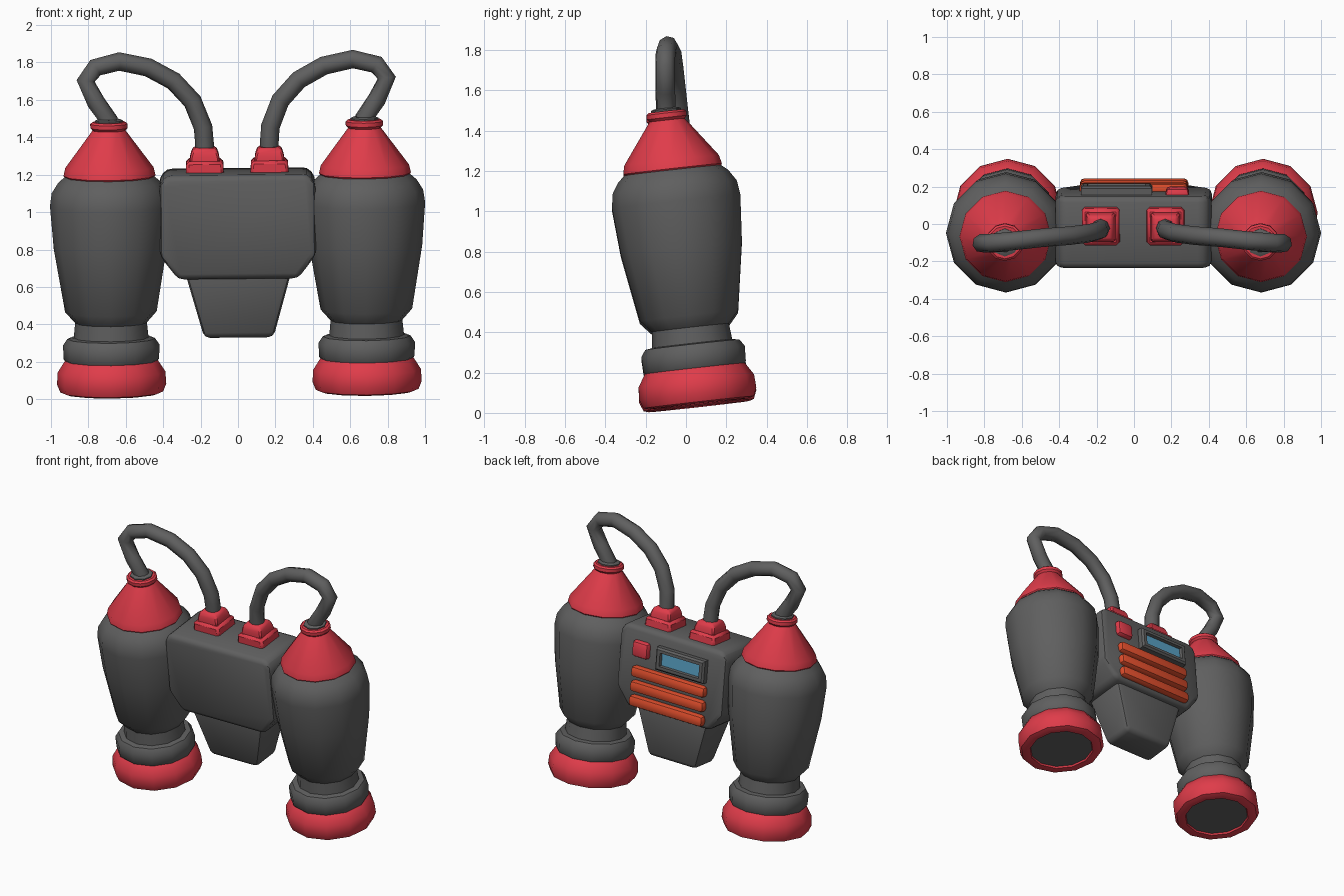
import bpy, bmesh, math
from mathutils import Matrix, Vector

if "Cube" in bpy.data.objects:
    bpy.data.objects.remove(bpy.data.objects["Cube"])

# the whole pack leans forward and very slightly to one side
M = (Matrix.Translation((0.008, 0.064, 0.038)) @ Matrix.Rotation(math.radians(-0.6), 4, 'Y')
     @ Matrix.Rotation(math.radians(6.4), 4, 'X'))


def material(name, rgb):
    m = bpy.data.materials.new(name)
    m.diffuse_color = (*rgb, 1)
    m.use_nodes = True
    m.node_tree.nodes["Principled BSDF"].inputs["Base Color"].default_value = m.diffuse_color
    return m


GRAY = material("dark gray", (0.115, 0.115, 0.115))
RED = material("red", (0.74, 0.045, 0.068))
ORANGE = material("orange", (0.74, 0.075, 0.025))
BLUE = material("screen blue", (0.10, 0.36, 0.56))


def finish(ob, angle=40):
    ob.matrix_world = M
    bpy.ops.object.select_all(action='DESELECT')
    ob.select_set(True)
    bpy.context.view_layer.objects.active = ob
    if ob.type == 'CURVE':
        bpy.ops.object.convert(target='MESH')
    bpy.ops.object.shade_smooth_by_angle(angle=math.radians(angle))


def loft(name, rings, mats, bevel=0, seg=2):
    """Join rings of points; a second material colours the last cap."""
    bm = bmesh.new()
    vs = [[bm.verts.new(p) for p in ring] for ring in rings]
    n = len(vs[0])
    for a, b in zip(vs, vs[1:]):
        for i in range(n):
            j = (i + 1) % n
            bm.faces.new((a[i], a[j], b[j], b[i]))
    bm.faces.new(vs[0])
    bm.faces.new(vs[-1]).material_index = len(mats) - 1
    bmesh.ops.recalc_face_normals(bm, faces=bm.faces)
    if bevel:
        bmesh.ops.bevel(bm, geom=bm.edges[:], offset=bevel, segments=seg, profile=0.5,
                        affect='EDGES', clamp_overlap=True)
    me = bpy.data.meshes.new(name)
    bm.to_mesh(me)
    bm.free()
    for m in mats:
        me.materials.append(m)
    ob = bpy.data.objects.new(name, me)
    bpy.context.collection.objects.link(ob)
    finish(ob)


def lathe(name, x, profile, mats, n=12):
    loft(name, [[(x + r * math.cos(2 * math.pi * k / n), r * math.sin(2 * math.pi * k / n), z)
                 for k in range(n)] for r, z in profile], mats)


def rect_z(x, y, z, hx, hy):
    return [(x - hx, y - hy, z), (x + hx, y - hy, z), (x + hx, y + hy, z), (x - hx, y + hy, z)]


def rect_y(x, y, z, hx, hz):
    return [(x - hx, y, z - hz), (x + hx, y, z - hz), (x + hx, y, z + hz), (x - hx, y, z + hz)]


HOSE = [(0.173, 0.06, 1.28), (0.173, 0.06, 1.33), (0.18, 0.06, 1.42), (0.235, 0.06, 1.56),
        (0.335, 0.06, 1.67), (0.47, 0.058, 1.745), (0.625, 0.045, 1.78), (0.752, 0.03, 1.75),
        (0.805, 0.02, 1.68), (0.75, 0.008, 1.565), (0.683, 0, 1.47), (0.683, 0, 1.44)]

for s, side in ((-1, "left"), (1, "right")):
    x = 0.683 * s
    # tank body with neck and lower collar
    lathe(side + "_tank", x, [(0.235, 0.16), (0.255, 0.185), (0.258, 0.26), (0.235, 0.295),
                              (0.2, 0.30), (0.192, 0.38), (0.245, 0.44), (0.302, 0.78),
                              (0.32, 1.01), (0.31, 1.08), (0.275, 1.135), (0.235, 1.17)], [GRAY])
    # nozzle ring with gray underside
    lathe(side + "_nozzle", x, [(0.23, 0.19), (0.25, 0.175), (0.288, 0.115), (0.292, 0.05),
                                (0.275, 0.008), (0.25, 0.0), (0.215, 0.0), (0.21, 0.012)],
          [RED, GRAY])
    # cone cap and hose collar
    lathe(side + "_cone", x, [(0.225, 1.145), (0.246, 1.172), (0.236, 1.215), (0.088, 1.415),
                              (0.1, 1.428), (0.1, 1.45), (0.088, 1.46)], [RED])
    lathe(side + "_hose_collar", x, [(0.075, 1.44), (0.075, 1.468), (0.06, 1.475)], [GRAY], 8)
    # stepped hose socket on the box
    cx = 0.173 * s
    loft(side + "_socket_base", [rect_z(cx, 0.058, 1.15, 0.103, 0.103),
                                 rect_z(cx, 0.058, 1.245, 0.098, 0.098)], [RED], 0.015, 1)
    loft(side + "_socket_top", [rect_z(cx, 0.058, 1.23, 0.08, 0.08),
                                rect_z(cx, 0.058, 1.275, 0.076, 0.076),
                                rect_z(cx, 0.058, 1.313, 0.06, 0.06)], [RED], 0.01, 1)
    # hose
    cu = bpy.data.curves.new(side + "_hose", 'CURVE')
    cu.dimensions = '3D'
    cu.bevel_depth = 0.05
    cu.bevel_resolution = 2
    cu.use_fill_caps = True
    sp = cu.splines.new('POLY')
    sp.points.add(len(HOSE) - 1)
    for p, (hx, hy, hz) in zip(sp.points, HOSE):
        p.co = (hx * s, hy, hz, 1)
    cu.materials.append(GRAY)
    ob = bpy.data.objects.new(side + "_hose", cu)
    bpy.context.collection.objects.link(ob)
    finish(ob, 60)

# central box with cut corners
half = [(0.32, 0.625), (0.417, 0.75), (0.417, 1.14), (0.375, 1.185)]
outline = half + [(-x, z) for x, z in reversed(half)]
loft("central_box", [[(x, y, z) for x, z in outline] for y in (-0.172, 0.215)], [GRAY], 0.035)

# tapered lower block
loft("lower_block", [rect_z(0, 0.02, 0.66, 0.285, 0.155), rect_z(0, 0.02, 0.30, 0.185, 0.11)],
     [GRAY], 0.03)

# back panel: vent bars, button and screen
for i in range(3):
    z = 0.885 - 0.1 * i
    loft("vent_bar_%d" % (i + 1), [rect_y(0, 0.19, z, 0.29, 0.038),
                                   rect_y(0, 0.257, z, 0.29, 0.038)], [ORANGE], 0.025)
loft("button", [rect_y(0.235, 0.19, 1.04, 0.065, 0.058),
                rect_y(0.235, 0.25, 1.04, 0.06, 0.053)], [RED], 0.02)
loft("screen", [rect_y(-0.09, 0.19, 1.025, 0.19, 0.078), rect_y(-0.09, 0.25, 1.025, 0.19, 0.078),
                rect_y(-0.09, 0.262, 1.025, 0.178, 0.066), rect_y(-0.09, 0.262, 1.025, 0.155, 0.046),
                rect_y(-0.09, 0.242, 1.025, 0.15, 0.042)], [GRAY, BLUE])
